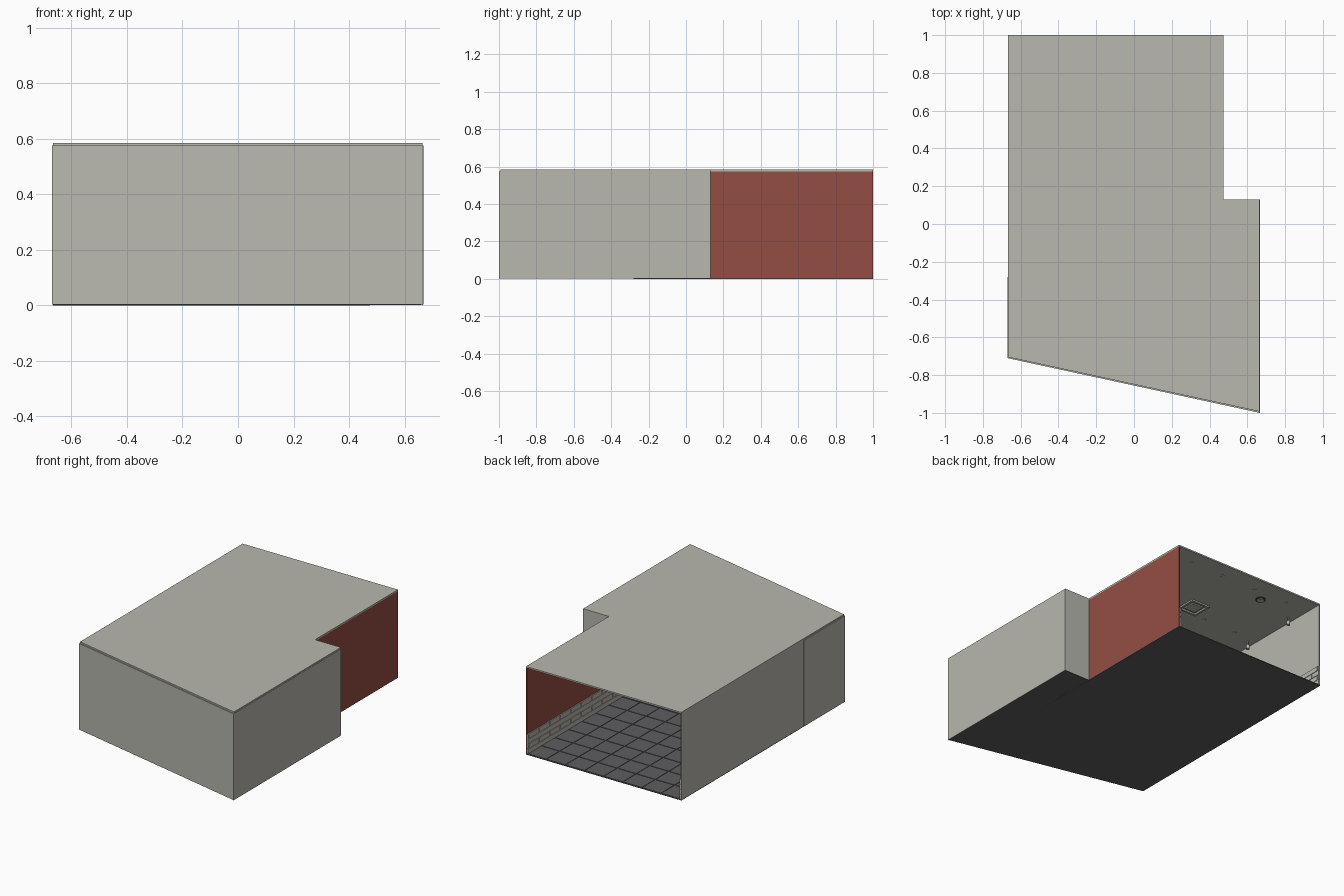
import bpy, bmesh, math
from mathutils import Matrix, Vector

if "Cube" in bpy.data.objects:
    bpy.data.objects.remove(bpy.data.objects["Cube"])


def material(name, r, g, b):
    m = bpy.data.materials.new(name)
    m.use_nodes = True
    m.diffuse_color = (r, g, b, 1)
    m.node_tree.nodes["Principled BSDF"].inputs["Base Color"].default_value = (r, g, b, 1)
    return m


PLASTER = material("pale grey plaster", 0.48, 0.475, 0.425)
RED = material("brick red paint", 0.295, 0.076, 0.056)
TILE = material("dark grey tile", 0.112, 0.112, 0.118)
METAL = material("dark metal", 0.06, 0.06, 0.06)

LEFT, RIGHT, WIDE = -0.666, 0.475, 0.667      # side wall lines
BACK, STEP, SPLIT = 1.0, 0.13, -0.28          # depth lines
CEIL, TOP, FLOOR, THICK = 0.575, 0.585, 0.005, 0.008


def finish(bm, name, mat):
    bmesh.ops.recalc_face_normals(bm, faces=bm.faces)
    mesh = bpy.data.meshes.new(name)
    bm.to_mesh(mesh)
    bm.free()
    mesh.materials.append(mat)
    obj = bpy.data.objects.new(name, mesh)
    bpy.context.collection.objects.link(obj)
    return obj


def add_box(bm, lo, hi):
    lo, hi = Vector(lo), Vector(hi)
    m = Matrix.Translation((lo + hi) / 2) @ Matrix.Diagonal((*(hi - lo), 1))
    bmesh.ops.create_cube(bm, size=1, matrix=m)


def add_prism(bm, outline, z0, z1):
    face = bm.faces.new([bm.verts.new((x, y, z0)) for x, y in outline])
    ext = bmesh.ops.extrude_face_region(bm, geom=[face], use_keep_orig=True)
    top = [v for v in ext["geom"] if isinstance(v, bmesh.types.BMVert)]
    bmesh.ops.translate(bm, verts=top, vec=(0, 0, z1 - z0))


def prism(name, outline, z0, z1, mat):
    bm = bmesh.new()
    add_prism(bm, outline, z0, z1)
    return finish(bm, name, mat)


def wall(name, p, q, mat, z0=0.003):
    """Thin wall from p to q; thickness grows to the left of the run."""
    p, q = Vector(p), Vector(q)
    d = (q - p).normalized()
    n = Vector((-d.y, d.x)) * THICK
    return prism(name, [p, q, q + n, p + n], z0, CEIL, mat)


# Roof and floor share the stepped, slant-fronted outline
outline = [(LEFT, BACK), (LEFT, -0.705), (WIDE - 0.002, -0.993),
           (WIDE - 0.002, STEP), (RIGHT, STEP), (RIGHT, BACK)]
prism("roof", outline, CEIL, TOP, PLASTER)
prism("floor", outline, 0.001, 0.004, TILE)
prism("room_floor_slab", [(LEFT, BACK), (LEFT, SPLIT), (RIGHT, SPLIT), (RIGHT, BACK)],
      0, FLOOR, TILE)

# Outer walls, open at the back
wall("right_rear_wall", (LEFT, BACK), (LEFT, SPLIT), PLASTER)
wall("right_front_wall", (-0.67, SPLIT), (-0.67, -0.708), PLASTER)
wall("front_wall", (-0.67, -0.71), (WIDE, -1.0), PLASTER)
wall("left_front_wall", (WIDE, -1.0), (WIDE, STEP), PLASTER, 0.001)
wall("step_wall", (WIDE, STEP), (RIGHT, STEP), PLASTER)
wall("red_wall", (RIGHT, SPLIT), (RIGHT, BACK), RED)
wall("partition_wall", (LEFT, SPLIT), (RIGHT, SPLIT), PLASTER)

# Floor tiles with open joints
bm = bmesh.new()
nx, ny, gap = 8, 9, 0.003
x0, x1 = LEFT + THICK, RIGHT - THICK
y0, y1 = SPLIT + THICK, BACK
sx, sy = (x1 - x0) / nx, (y1 - y0) / ny
for i in range(nx):
    for j in range(ny):
        x, y = x0 + i * sx, y0 + j * sy
        add_box(bm, (x + gap, y + gap, FLOOR), (x + sx - gap, y + sy - gap, FLOOR + 0.003))
finish(bm, "floor_tiles", TILE)


def wainscot(name, start, end, place):
    """Low brick facing in staggered rows; place maps run and depth to x, y."""
    bm = bmesh.new()
    rows, height, length, joint = 4, 0.033, 0.11, 0.003
    for r in range(rows):
        z = FLOOR + 0.003 + r * height
        s = start - (r % 2) * length / 2
        while s < end - joint:
            a, b = max(s, start), min(s + length - joint, end)
            if b > a:
                pa, pb = place(a, 0), place(b, 0.007)
                lo = (min(pa[0], pb[0]), min(pa[1], pb[1]), z)
                hi = (max(pa[0], pb[0]), max(pa[1], pb[1]), z + height - joint)
                add_box(bm, lo, hi)
            s += length
    finish(bm, name, PLASTER)


wainscot("left_brick_wainscot", y0, y1, lambda s, d: (x1 - d, s))
wainscot("right_brick_wainscot", y0, y1, lambda s, d: (x0 + d, s))
wainscot("partition_brick_wainscot", x0, x1, lambda s, d: (s, y0 + d))


def add_disc(bm, x, y, z, r, h):
    bmesh.ops.create_cone(bm, cap_ends=True, segments=16, radius1=r, radius2=r, depth=h,
                          matrix=Matrix.Translation((x, y, z - h / 2)))


# Recessed ceiling lights in rows
bm = bmesh.new()
for y in (0.89, 0.4, -0.08):
    for x in (0.28, 0.03, -0.23, -0.48):
        add_disc(bm, x, y, CEIL, 0.012, 0.003)
finish(bm, "ceiling_downlights", PLASTER)

# Square ceiling vent: frame bars and inner plate
bm = bmesh.new()
vx, vy, outer, bar = -0.08, 0.48, 0.07, 0.014
for s in (-1, 1):
    e = s * (outer - bar / 2)
    add_box(bm, (vx + e - bar / 2, vy - outer, CEIL - 0.01), (vx + e + bar / 2, vy + outer, CEIL))
    add_box(bm, (vx - outer, vy + e - bar / 2, CEIL - 0.01), (vx + outer, vy + e + bar / 2, CEIL))
add_box(bm, (vx - 0.04, vy - 0.04, CEIL - 0.008), (vx + 0.04, vy + 0.04, CEIL))
finish(bm, "ceiling_vent", PLASTER)

# Round detector: dark ring with pale centre
bm = bmesh.new()
add_disc(bm, -0.335, 0.82, CEIL, 0.032, 0.006)
finish(bm, "detector_ring", METAL)
bm = bmesh.new()
add_disc(bm, -0.335, 0.82, CEIL, 0.022, 0.01)
finish(bm, "detector_centre", PLASTER)

# Small spotlights hanging along the right wall
bm = bmesh.new()
for y in (0.76, 0.37, -0.02):
    add_disc(bm, -0.61, y, CEIL, 0.004, 0.03)
    add_disc(bm, -0.61, y, CEIL - 0.03, 0.012, 0.025)
finish(bm, "hanging_spotlights", PLASTER)
